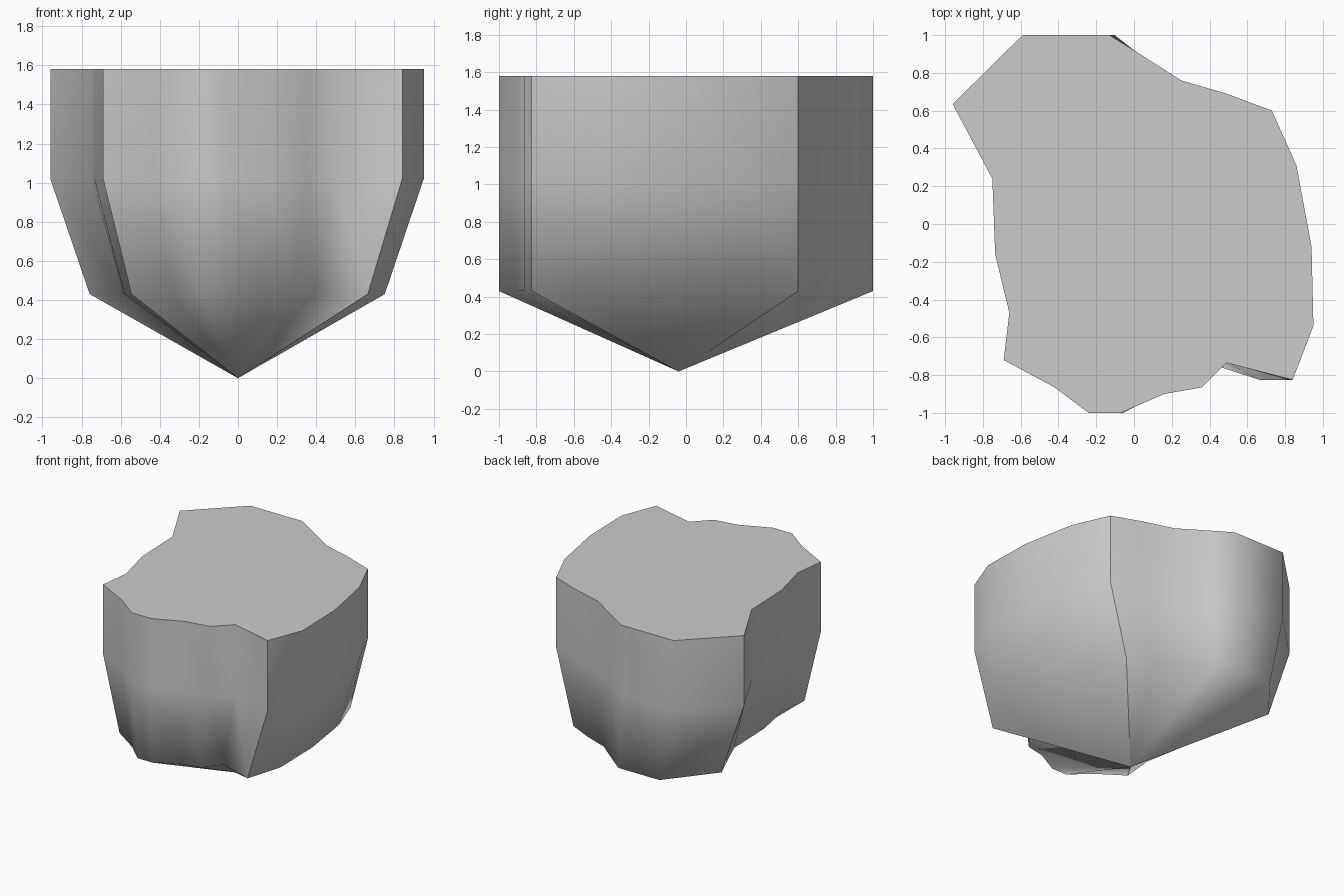
import bpy, bmesh

if "Cube" in bpy.data.objects:
    bpy.data.objects.remove(bpy.data.objects["Cube"])

# Plan outline, counter-clockwise from the back right corner
outline = [(0.73, 0.60), (0.49, 0.69), (0.25, 0.76), (0.0, 0.92), (-0.13, 1.0), (-0.59, 1.0),
           (-0.96, 0.635), (-0.75, 0.24), (-0.735, -0.16), (-0.66, -0.47),
           (-0.69, -0.72), (-0.42, -0.865), (-0.24, -1.0), (-0.07, -1.0), (0.16, -0.90),
           (0.36, -0.865), (0.49, -0.735),
           (0.84, -0.825), (0.95, -0.54), (0.94, -0.12), (0.86, 0.31)]
corners = {(0.73, 0.60), (-0.96, 0.635), (-0.69, -0.72), (0.84, -0.825)}

# Height and x scale of each ring
levels = [(1.58, 1.0), (1.02, 1.0), (0.43, 0.79)]

bm = bmesh.new()
rings = [[bm.verts.new((x * s, y, z)) for x, y in outline] for z, s in levels]
tip = bm.verts.new((0, -0.04, 0))
n = len(outline)

# Flat top
cap = bm.faces.new(rings[0])

# Walls and pointed underside
for i in range(n):
    j = (i + 1) % n
    for a, b in zip(rings, rings[1:]):
        bm.faces.new((a[i], b[i], b[j], a[j]))
    bm.faces.new((rings[-1][i], tip, rings[-1][j]))

# Smooth walls, with creases at the four corners and the top rim
for f in bm.faces:
    f.smooth = f is not cap
for e in cap.edges:
    e.smooth = False
for i, p in enumerate(outline):
    if p in corners:
        path = [r[i] for r in rings] + [tip]
        for a, b in zip(path, path[1:]):
            bm.edges.get((a, b)).smooth = False
bmesh.ops.recalc_face_normals(bm, faces=bm.faces)

mesh = bpy.data.meshes.new("floating_rock")
bm.to_mesh(mesh)
bm.free()
rock = bpy.data.objects.new("floating_rock", mesh)
bpy.context.collection.objects.link(rock)
